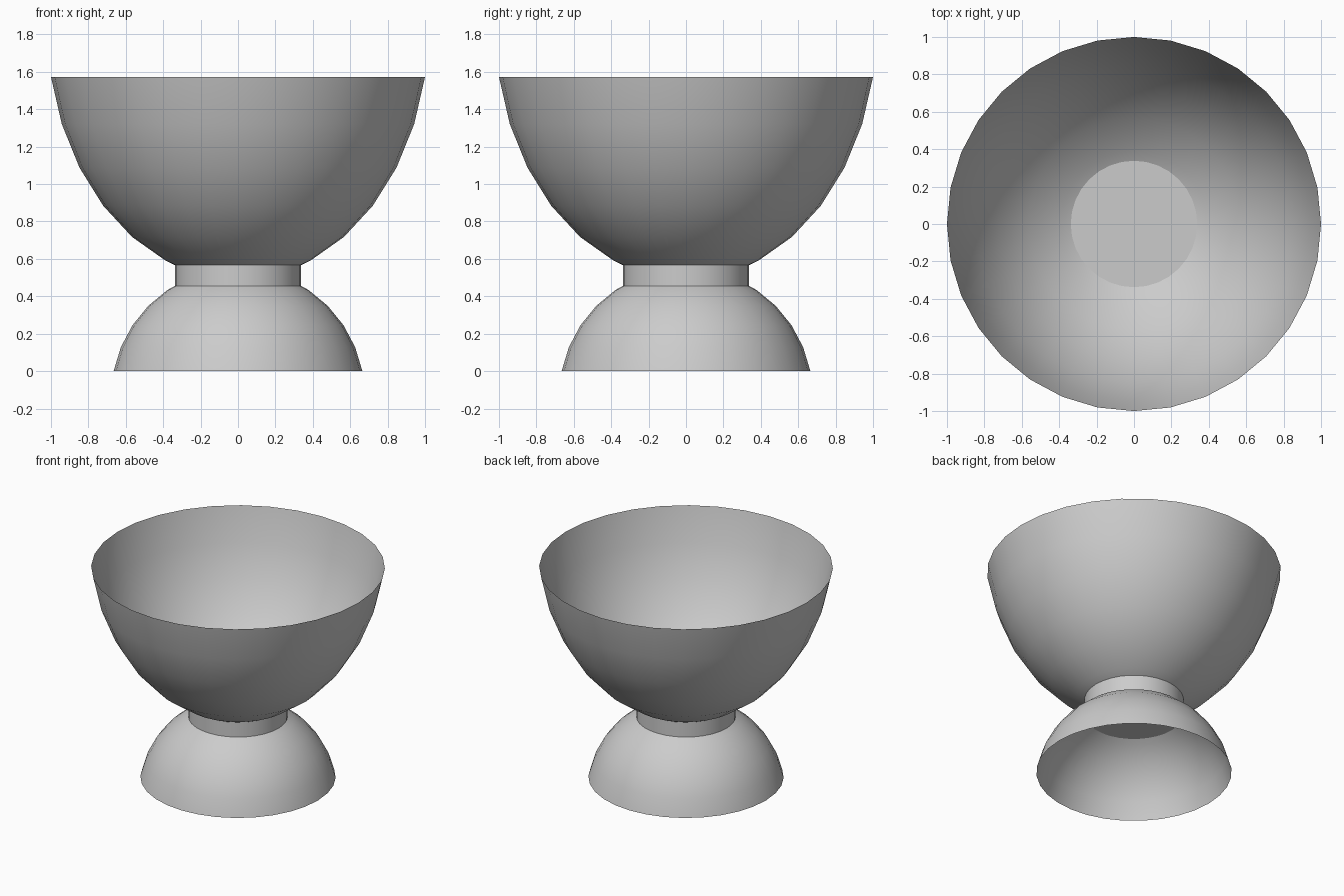
import bpy, bmesh
from math import sin, cos, pi, radians

if "Cube" in bpy.data.objects:
    bpy.data.objects.remove(bpy.data.objects["Cube"])

SEGS = 32


def lathe(name, profile, cap_ends=False):
    """Spin an (r, z) profile, listed from bottom to top, around z."""
    bm = bmesh.new()
    rings = [[bm.verts.new((r * cos(2 * pi * i / SEGS), r * sin(2 * pi * i / SEGS), z))
              for i in range(SEGS)] for r, z in profile]
    for low, high in zip(rings, rings[1:]):
        for i in range(SEGS):
            j = (i + 1) % SEGS
            bm.faces.new((low[i], low[j], high[j], high[i]))
    if cap_ends:
        bm.faces.new(rings[0][::-1])
        bm.faces.new(rings[-1])
    mesh = bpy.data.meshes.new(name)
    bm.to_mesh(mesh)
    bm.free()
    obj = bpy.data.objects.new(name, mesh)
    bpy.context.collection.objects.link(obj)
    bpy.ops.object.select_all(action='DESELECT')
    obj.select_set(True)
    bpy.context.view_layer.objects.active = obj
    bpy.ops.object.shade_smooth_by_angle(angle=radians(30))
    return obj


def dome(radius, height):
    """Rings of a dome from just past its equator to near its pole: (r, distance from rim)."""
    step = pi / 16
    return [(radius * cos(step * k), height * (sin(step * k) - sin(step)))
            for k in range(1, 7)]


NECK_R, NECK_LOW, NECK_HIGH, RIM_Z = 0.338, 0.455, 0.566, 1.573

# Foot: open dome resting on its wide rim
lathe("foot", dome(0.678, 0.682) + [(NECK_R, NECK_LOW)])

# Neck: short capped cylinder that closes the bowl and the foot
lathe("neck", [(NECK_R, NECK_LOW), (NECK_R, NECK_HIGH)], cap_ends=True)

# Bowl: stretched, thin-walled open dome turned upside down
bowl = [(r, RIM_Z - d) for r, d in dome(1.0196, 1.345)]
lathe("bowl", [(NECK_R, NECK_HIGH)] + bowl[::-1])
